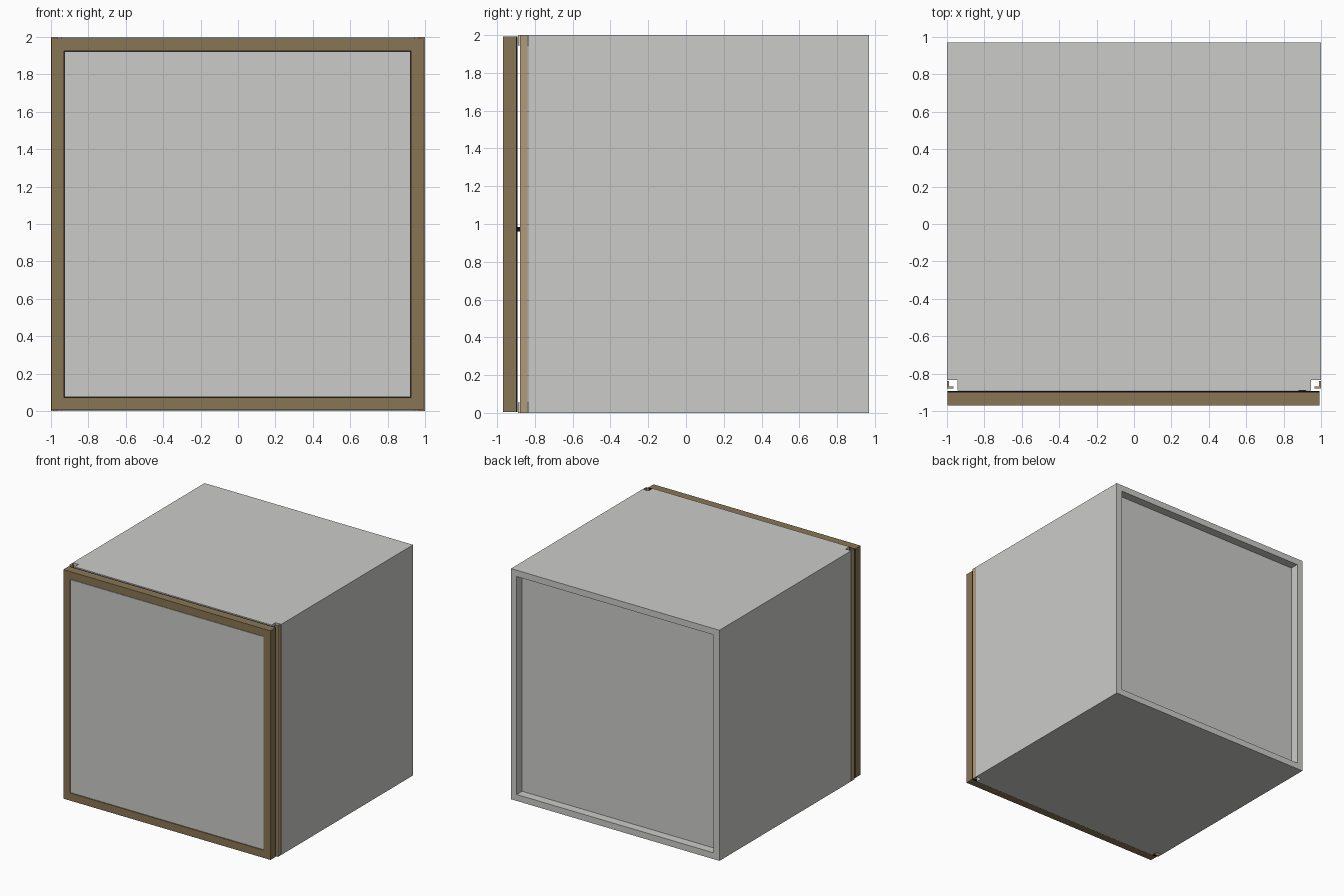
import bpy

if "Cube" in bpy.data.objects:
    bpy.data.objects.remove(bpy.data.objects["Cube"])


def material(name, rgb):
    m = bpy.data.materials.new(name)
    m.diffuse_color = (*rgb, 1.0)
    m.use_nodes = True
    m.node_tree.nodes["Principled BSDF"].inputs["Base Color"].default_value = m.diffuse_color
    return m


GREY = material("light_grey_board", (0.60, 0.60, 0.585))
BROWN = material("brown_frame", (0.25, 0.18, 0.09))
TAN = material("tan_trim", (0.45, 0.33, 0.19))
BLACK = material("black_seal", (0.006, 0.006, 0.006))


def box(name, x, y, z, mat):
    """Box from (min, max) ranges on each axis."""
    corners = [(a, b, c) for a in x for b in y for c in z]
    faces = [(0, 1, 3, 2), (4, 6, 7, 5), (0, 4, 5, 1),
             (2, 3, 7, 6), (0, 2, 6, 4), (1, 5, 7, 3)]
    me = bpy.data.meshes.new(name)
    me.from_pydata(corners, [], faces)
    me.materials.append(mat)
    ob = bpy.data.objects.new(name, me)
    bpy.context.collection.objects.link(ob)
    return ob


def span(side, a, b):
    return tuple(sorted((side * a, side * b)))


T = 0.055            # board thickness
IN = 1 - T

# Hollow carcass: top and bottom reach further forward than the sides
box("top_board", (-IN, IN), (-0.89, 0.97), (2 - T, 2), GREY)
box("bottom_board", (-IN, IN), (-0.89, 0.97), (0, T), GREY)
box("back_panel", (-IN, IN), (0.865, 0.895), (T, 2 - T), GREY)

for side, label in ((-1, "left"), (1, "right")):
    box(label + "_side_board", span(side, IN, 1), (-0.835, 0.97), (0, 2), GREY)
    # L-shaped trim strip in the front corner notch
    box(label + "_trim_face", span(side, 0.988, 0.999), (-0.88, -0.84), (0, 2), TAN)
    box(label + "_trim_lip", span(side, 0.965, 0.988), (-0.88, -0.868), (0, 2), TAN)

# Door: four frame bars around a nearly flush panel
X0, X1, Z0, Z1 = -0.997, 0.991, 0.006, 1.992
W = 0.066
DY = (-0.97, -0.90)
box("door_left_stile", (X0, X0 + W), DY, (Z0, Z1), BROWN)
box("door_right_stile", (X1 - W, X1), DY, (Z0, Z1), BROWN)
box("door_bottom_rail", (X0 + W, X1 - W), DY, (Z0, Z0 + W), BROWN)
box("door_top_rail", (X0 + W, X1 - W), DY, (Z1 - W, Z1), BROWN)
G = W + 0.004        # thin shadow gap round the panel
box("door_panel", (X0 + G, X1 - G), (-0.968, -0.905), (Z0 + G, Z1 - G), GREY)

# Black seal behind the door and the small catch
box("door_seal", (X0, X1), (-0.90, -0.893), (Z0, Z1), BLACK)
box("door_catch", (0.88, 0.92), (-0.893, -0.88), (0.96, 0.985), BLACK)
